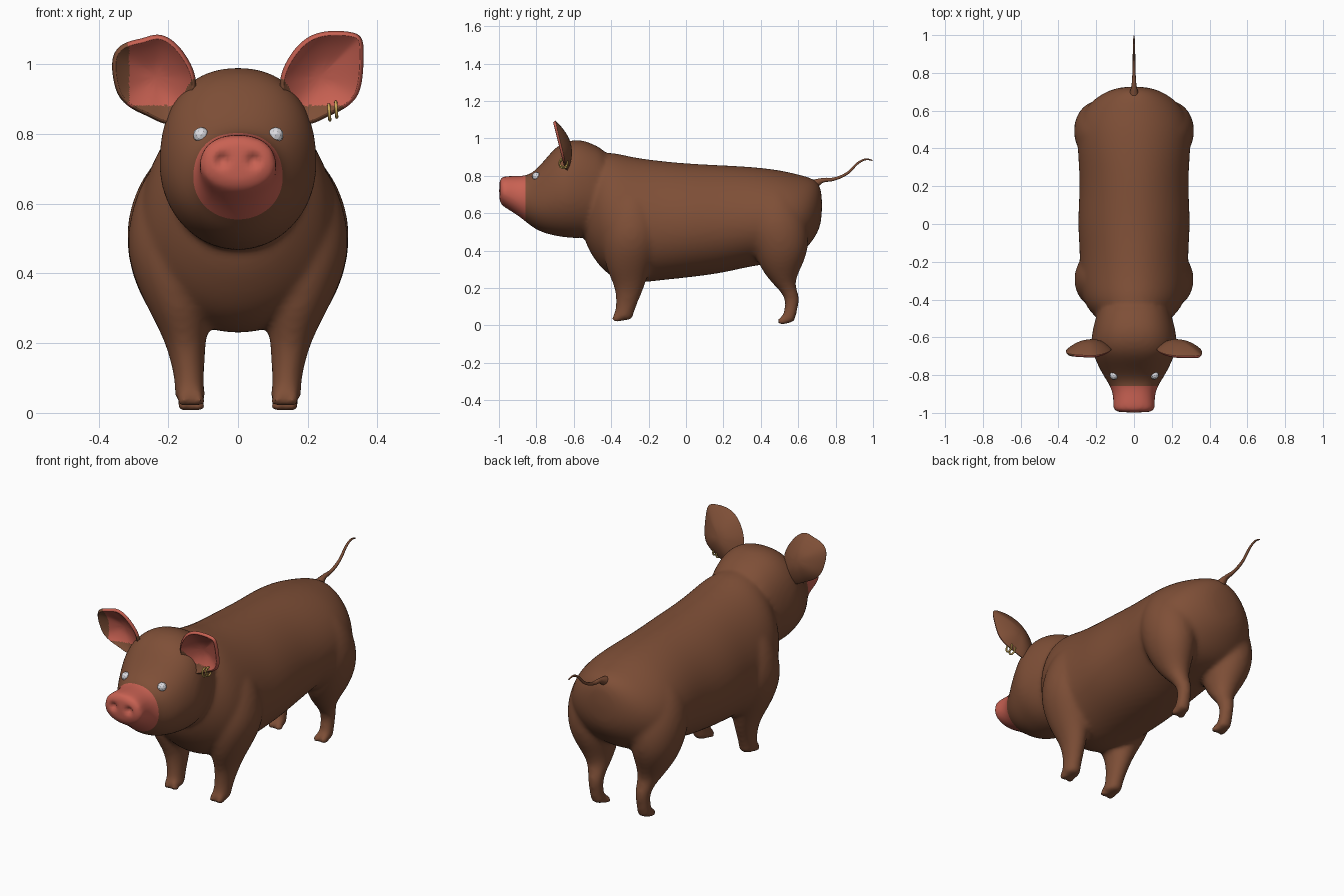
import bpy, bmesh, math
from mathutils import Vector
from mathutils.bvhtree import BVHTree

cube = bpy.data.objects.get("Cube")
if cube:
    bpy.data.objects.remove(cube, do_unlink=True)


def material(name, color):
    mat = bpy.data.materials.new(name)
    mat.use_nodes = True
    mat.diffuse_color = (*color, 1)
    bsdf = next(n for n in mat.node_tree.nodes if n.type == 'BSDF_PRINCIPLED')
    bsdf.inputs["Base Color"].default_value = (*color, 1)
    return mat


brown = material("brown skin", (0.21, 0.078, 0.038))
pink = material("pink skin", (0.58, 0.12, 0.085))
pale = material("pale eye", (0.72, 0.72, 0.76))
gold = material("gold", (0.6, 0.4, 0.1))


def add_object(name, bm, *mats):
    mesh = bpy.data.meshes.new(name)
    bm.to_mesh(mesh)
    bm.free()
    obj = bpy.data.objects.new(name, mesh)
    bpy.context.collection.objects.link(obj)
    for mat in mats:
        mesh.materials.append(mat)
    return obj


def bake(obj):
    """Apply every modifier on the object."""
    graph = bpy.context.evaluated_depsgraph_get()
    mesh = bpy.data.meshes.new_from_object(obj.evaluated_get(graph))
    obj.modifiers.clear()
    obj.data = mesh


def smooth(obj):
    for poly in obj.data.polygons:
        poly.use_smooth = True


def loft(bm, rings):
    """Skin a closed tube through rings of points."""
    loops = [[bm.verts.new(p) for p in ring] for ring in rings]
    count = len(loops[0])
    for a, b in zip(loops, loops[1:]):
        for i in range(count):
            j = (i + 1) % count
            bm.faces.new((a[i], a[j], b[j], b[i]))
    bm.faces.new(loops[0][::-1])
    bm.faces.new(loops[-1])


ANGLES = [math.tau * i / 20 for i in range(20)]


def trunk_ring(y, top, bottom, width, egg, power):
    """Upright ring; egg narrows the top, power below 1 squares the upper half."""
    mid, half = (top + bottom) / 2, (top - bottom) / 2
    ring = []
    for a in ANGLES:
        c, s = math.cos(a), math.sin(a)
        if s > 0:
            c, s = math.copysign(abs(c) ** power, c), s ** power
        ring.append((1.01 * width * c * (1 - egg * s), y, mid + half * s))
    return ring


def leg_ring(side, z, x, y, rx, ry):
    return [(side * (x + rx * math.cos(a)), y + ry * math.sin(a), z) for a in ANGLES]


# Trunk and head rows: y, top, bottom, half width
TRUNK = [(-.56, .80, .48, .12), (-.50, .90, .36, .20), (-.42, .94, .26, .27),
         (-.30, .905, .215, .29), (-.15, .885, .235, .285), (0, .87, .25, .30),
         (.2, .86, .275, .285), (.35, .852, .315, .295), (.5, .835, .33, .305),
         (.6, .81, .36, .27), (.68, .79, .45, .195), (.73, .745, .54, .08)]
HEAD = [(-.40, .92, .55, .16), (-.48, .965, .48, .20), (-.56, 1.0, .46, .22),
        (-.64, .99, .465, .232), (-.70, .955, .475, .212), (-.76, .88, .49, .187),
        (-.82, .815, .52, .152), (-.865, .80, .56, .122), (-.92, .80, .60, .108),
        (-.98, .80, .635, .114), (-1.0, .785, .655, .10)]
# Leg rows: z, x, y, x radius, y radius
FRONT_LEG = [(.76, .14, -.29, .05, .06), (.68, .17, -.29, .11, .12),
             (.50, .20, -.29, .13, .16), (.38, .185, -.30, .115, .145),
             (.28, .165, -.31, .085, .11), (.20, .15, -.30, .057, .077),
             (.10, .14, -.32, .043, .053), (.05, .138, -.335, .043, .053),
             (.025, .135, -.342, .046, .056)]
HIND_LEG = [(.78, .11, .46, .06, .07), (.70, .15, .47, .12, .13),
            (.55, .19, .485, .14, .17), (.40, .185, .51, .127, .15),
            (.30, .17, .505, .092, .107), (.22, .15, .52, .057, .057),
            (.16, .14, .568, .04, .042), (.10, .14, .566, .035, .035),
            (.04, .14, .55, .037, .037), (.01, .135, .536, .042, .044)]

# Body: lofted parts fused into one skin
bm = bmesh.new()
loft(bm, [trunk_ring(*row, .1, 1) for row in TRUNK])
loft(bm, [trunk_ring(*row, .04, .85) for row in HEAD])
for side in (-1, 1):
    for rows in (FRONT_LEG, HIND_LEG):
        loft(bm, [leg_ring(side, *row) for row in rows])
        z, x, y, rx, ry = rows[-1]
        # Two toes on each foot
        for toe in (-1, 1):
            loft(bm, [leg_ring(side, h, x + toe * .022, y - ry * .55, r, r * 1.3)
                      for h, r in ((z + .04, .014), (z + .01, .02), (z - .01, .018))])
body = add_object("body", bm, brown, pink)
body.modifiers.new("round", 'SUBSURF').levels = 2
fuse = body.modifiers.new("fuse", 'REMESH')
fuse.mode = 'VOXEL'
fuse.voxel_size = 0.012
relax = body.modifiers.new("relax", 'SMOOTH')
relax.factor = 0.5
relax.iterations = 12
bake(body)

# Pink muzzle with a clean edge, and dented nostrils
bm = bmesh.new()
bm.from_mesh(body.data)
MUZZLE = -0.857
bmesh.ops.bisect_plane(bm, geom=bm.verts[:] + bm.edges[:] + bm.faces[:],
                       plane_co=(0, MUZZLE, 0), plane_no=(0, 1, 0))
for face in bm.faces:
    face.material_index = int(face.calc_center_median().y < MUZZLE)
for v in bm.verts:
    if v.co.y < -0.94:
        d = math.hypot(abs(v.co.x) - 0.045, v.co.z - 0.725)
        v.co.y += 0.022 * math.exp(-(d / 0.016) ** 2)
skin = BVHTree.FromBMesh(bm)
bm.to_mesh(body.data)
bm.free()
smooth(body)

# Ears: cupped leaves, pink inside
EAR = [(.125, .94), (.135, .985), (.175, 1.05), (.225, 1.085), (.29, 1.09), (.345, 1.083),
       (.356, 1.068), (.352, .95), (.335, .9), (.29, .87), (.25, .855), (.19, .82), (.13, .85)]
FOLDED = EAR[:4] + [(.27, 1.065), (.31, 1.06), (.36, 1.035)] + EAR[7:]


def ear(name, outline, side, pink_limit):
    bm = bmesh.new()
    center = Vector((.235, .965))

    def point(p, r):
        q = center.lerp(Vector(p), r)
        return bm.verts.new((side * q.x, -.625 - .055 * r * r - .25 * (q.y - .95), q.y))

    hub = point(center, 0)
    rings = [[point(p, r) for p in outline] for r in (.35, .7, .9, .97)]
    n = len(outline)
    for i in range(n):
        j = (i + 1) % n
        bm.faces.new((hub, rings[0][i], rings[0][j]))
        for a, b in zip(rings, rings[1:]):
            bm.faces.new((a[i], b[i], b[j], a[j]))
    bmesh.ops.recalc_face_normals(bm, faces=bm.faces)
    if sum(f.normal.y for f in bm.faces) > 0:
        bmesh.ops.reverse_faces(bm, faces=bm.faces)
    obj = add_object(name, bm, pink, brown)
    obj.modifiers.new("round", 'SUBSURF').levels = 3
    bake(obj)
    for poly in obj.data.polygons:
        x, z = abs(poly.center.x), poly.center.z
        edge = max(.882, .96 - 1.6 * (x - .13))
        poly.material_index = int(z < edge or x > pink_limit)
    smooth(obj)
    shell = obj.modifiers.new("thickness", 'SOLIDIFY')
    shell.thickness = 0.016
    shell.offset = -1
    shell.material_offset = 1


ear("left_ear", EAR, 1, 1)
ear("right_ear", FOLDED, -1, .312)

# Faceted eyes set into the face
for name, x in (("left_eye", .108), ("right_eye", -.106)):
    spot = skin.ray_cast(Vector((x, -2, .797)), Vector((0, 1, 0)))[0]
    bpy.ops.mesh.primitive_ico_sphere_add(subdivisions=2, radius=.023,
                                          location=spot + Vector((0, .005, 0)))
    eye = bpy.context.object
    eye.name = name
    eye.data.materials.append(pale)

# Two rings through the left ear
for name, x in (("inner_earring", .262), ("outer_earring", .282)):
    bpy.ops.mesh.primitive_torus_add(major_radius=.022, minor_radius=.0045,
                                     major_segments=24, minor_segments=8,
                                     location=(x, -.655, .862 + (x - .262) * .4),
                                     rotation=(0, math.radians(86), 0))
    ring = bpy.context.object
    ring.name = name
    ring.data.materials.append(gold)
    smooth(ring)

# Tail: tapered curve
TAIL = [(.685, .755, 2.6), (.73, .775, 1.3), (.79, .782, .9), (.86, .812, .75),
        (.93, .875, .6), (.965, .888, .5), (.998, .882, .3)]
curve = bpy.data.curves.new("tail", 'CURVE')
curve.dimensions = '3D'
curve.bevel_depth = .01
curve.bevel_resolution = 3
curve.use_fill_caps = True
spline = curve.splines.new('BEZIER')
spline.bezier_points.add(len(TAIL) - 1)
for knot, (y, z, r) in zip(spline.bezier_points, TAIL):
    knot.co = (0, y, z)
    knot.radius = r
    knot.handle_left_type = knot.handle_right_type = 'AUTO'
curve.materials.append(brown)
bpy.context.collection.objects.link(bpy.data.objects.new("tail", curve))
